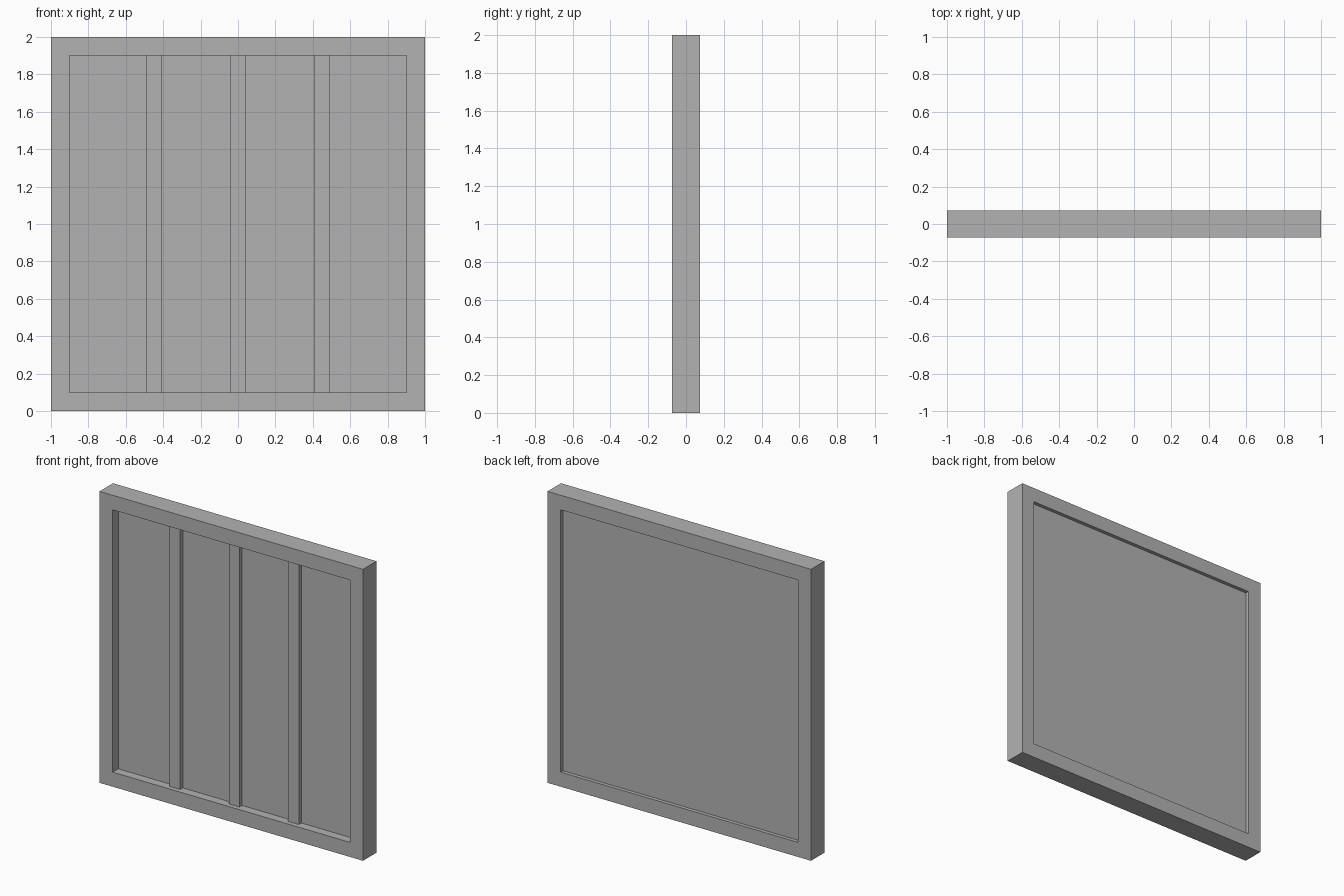
import bpy
import bmesh

cube = bpy.data.objects.get("Cube")
if cube:
    bpy.data.objects.remove(cube, do_unlink=True)

HALF = 1.0        # half width of the square frame
OPENING = 0.9     # half width of the opening
DEPTH = 0.073     # half depth of the frame
PANEL_FRONT = -0.013
PANEL_BACK = 0.048
BAR_FRONT = -0.041

grey = bpy.data.materials.new("plain_grey")
grey.use_nodes = True
grey.diffuse_color = (0.45, 0.45, 0.45, 1)
grey.node_tree.nodes["Principled BSDF"].inputs["Base Color"].default_value = grey.diffuse_color


def add_object(name, bm):
    bmesh.ops.recalc_face_normals(bm, faces=bm.faces)
    mesh = bpy.data.meshes.new(name)
    bm.to_mesh(mesh)
    bm.free()
    mesh.materials.append(grey)
    obj = bpy.data.objects.new(name, mesh)
    bpy.context.collection.objects.link(obj)
    return obj


def add_box(name, x0, x1, y0, y1, z0, z1):
    bm = bmesh.new()
    bmesh.ops.create_cube(bm, size=1)
    for v in bm.verts:
        v.co.x = x1 if v.co.x > 0 else x0
        v.co.y = y1 if v.co.y > 0 else y0
        v.co.z = z1 if v.co.z > 0 else z0
    return add_object(name, bm)


# Frame: mitred square rings front and back, joined by inner and outer walls
corners = [(-1, -1), (1, -1), (1, 1), (-1, 1)]
bm = bmesh.new()
rings = [[bm.verts.new((sx * r, y, HALF + sz * r)) for sx, sz in corners]
         for r, y in [(HALF, -DEPTH), (HALF, DEPTH), (OPENING, DEPTH), (OPENING, -DEPTH)]]
for a, b in zip(rings, rings[1:] + rings[:1]):
    for i in range(4):
        j = (i + 1) % 4
        bm.faces.new((a[i], a[j], b[j], b[i]))
add_object("frame", bm)

# Recessed panel filling the opening
add_box("panel", -OPENING, OPENING, PANEL_FRONT, PANEL_BACK, HALF - OPENING, HALF + OPENING)

# Upright battens on the front of the panel
for name, x in (("right_batten", -0.45), ("middle_batten", 0), ("left_batten", 0.45)):
    add_box(name, x - 0.04, x + 0.04, BAR_FRONT, PANEL_FRONT, HALF - OPENING, HALF + OPENING)
